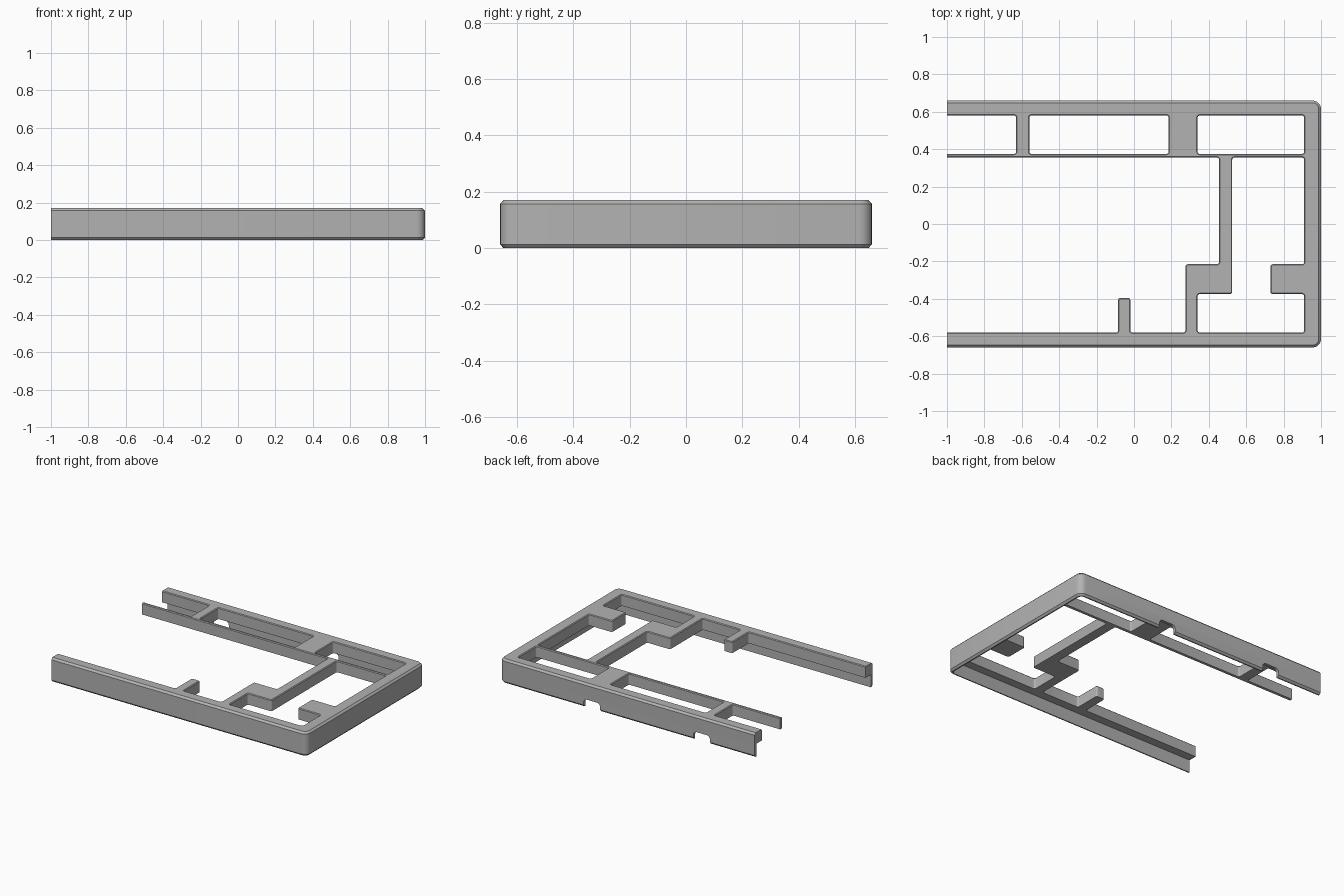
import bpy, bmesh, math
from mathutils import Vector

if "Cube" in bpy.data.objects:
    bpy.data.objects.remove(bpy.data.objects["Cube"])

END = -1.0            # flat cut end of the frame
TOP, UNDER = 0.17, 0.09
HALF = 0.66
CORNER = 0.045

grey = bpy.data.materials.new("grey plastic")
grey.use_nodes = True
grey.diffuse_color = (0.45, 0.45, 0.45, 1)
grey.node_tree.nodes["Principled BSDF"].inputs["Base Color"].default_value = (0.45, 0.45, 0.45, 1)


def is_outer(p):
    return p.x > 0.99 or abs(p.y) > HALF - 0.01


def offset_loop(points, rim, inner, steps=5):
    """Right-angled loop moved towards its left side, with rounded corners."""
    pts = [Vector(p) for p in points]
    n = len(pts)
    result = []

    def shift(a, b):
        if a.x == END and b.x == END:
            return 0
        return rim if is_outer(a) and is_outer(b) else inner

    for i, p in enumerate(pts):
        before, after = pts[i - 1], pts[(i + 1) % n]
        d1, d2 = (p - before).normalized(), (after - p).normalized()
        s1, s2 = shift(before, p), shift(p, after)
        corner = p + Vector((-d1.y, d1.x)) * s1 + Vector((-d2.y, d2.x)) * s2
        if p.x == END:
            result.append(corner)
            continue
        turn = d1.x * d2.y - d1.y * d2.x
        radius = (CORNER if is_outer(p) else 0.012) - math.copysign(s1, turn)
        centre = corner + (d2 - d1) * radius
        for k in range(steps + 1):
            t = k / steps * math.pi / 2
            result.append(centre + (d1 * math.sin(t) - d2 * math.cos(t)) * radius)
    return result


def ring(bm, points, z):
    return [bm.verts.new((p.x, p.y, z)) for p in points]


def bridge(bm, a, b):
    n = len(a)
    for i in range(n):
        j = (i + 1) % n
        bm.faces.new((a[i], a[j], b[j], b[i]))


def finish(bm, name):
    bmesh.ops.recalc_face_normals(bm, faces=bm.faces)
    mesh = bpy.data.meshes.new(name)
    bm.to_mesh(mesh)
    bm.free()
    obj = bpy.data.objects.new(name, mesh)
    bpy.context.collection.objects.link(obj)
    mesh.materials.append(grey)
    return obj


def smooth(obj):
    bpy.ops.object.select_all(action="DESELECT")
    obj.select_set(True)
    bpy.context.view_layer.objects.active = obj
    bpy.ops.object.shade_smooth_by_angle(angle=math.radians(30))


# Top plate: outline runs counter-clockwise, openings run clockwise
outline = [(END, -HALF), (1, -HALF), (1, HALF), (END, HALF),
           (END, .58), (-.63, .58), (-.63, .375), (END, .375),
           (END, .355), (.455, .355), (.455, -.215), (.275, -.215),
           (.275, -.58), (-.02, -.58), (-.02, -.395), (-.085, -.395),
           (-.085, -.58), (END, -.58)]
long_window = [(-.56, .375), (-.56, .58), (.185, .58), (.185, .375)]
corner_window = [(.34, .375), (.34, .58), (.91, .58), (.91, .375)]
side_window = [(.525, .355), (.91, .355), (.91, -.215), (.73, -.215), (.73, -.375),
               (.91, -.375), (.91, -.58), (.34, -.58), (.34, -.375), (.525, -.375)]

bm = bmesh.new()
caps = ([], [])
for loop in (outline, long_window, corner_window, side_window):
    wall = offset_loop(loop, 0, 0)
    low = ring(bm, wall, UNDER)
    # the outer rim has a wider chamfer than the inner edges
    mid = ring(bm, wall, TOP - 0.005)
    for v in mid:
        if is_outer(v.co) or (v.co.x > .94 and abs(v.co.y) > .6):
            v.co.z = TOP - 0.013
    high = ring(bm, offset_loop(loop, 0.013, 0.005), TOP)
    bridge(bm, low, mid)
    bridge(bm, mid, high)
    caps[0].append(low)
    caps[1].append(high)
for cap, normal in zip(caps, ((0, 0, -1), (0, 0, 1))):
    edges = [bm.edges.get((r[i - 1], r[i])) for r in cap for i in range(len(r))]
    bmesh.ops.triangle_fill(bm, edges=edges, use_beauty=True, normal=normal)
smooth(finish(bm, "top_plate"))

# Thin skirt hanging below the rim, open at the cut end
bm = bmesh.new()
profile = [(0, UNDER), (0, .013), (.012, 0), (.02, 0), (.02, UNDER)]
rows = []
for inset, z in profile:
    rows.append(ring(bm, offset_loop(outline[:4], inset, inset), z))
for i, row in enumerate(rows):
    nxt = rows[(i + 1) % len(rows)]
    for k in range(len(row) - 1):
        bm.faces.new((row[k], row[k + 1], nxt[k + 1], nxt[k]))
for k in (0, -1):
    bm.faces.new([row[k] for row in rows])
skirt = finish(bm, "skirt")

# Two rounded cable notches in the back of the skirt
for x in (.275, -.585):
    bpy.ops.mesh.primitive_cube_add(size=1, location=(x, HALF, 0))
    cutter = bpy.context.object
    cutter.name = "notch_cutter"
    cutter.scale = (.13, .2, .115)
    cutter.hide_render = True
    bpy.ops.object.transform_apply(location=False, rotation=False, scale=True)
    bevel = cutter.modifiers.new("round", "BEVEL")
    bevel.width, bevel.segments = .025, 4
    cut = skirt.modifiers.new("notch", "BOOLEAN")
    cut.operation, cut.solver, cut.object = "DIFFERENCE", "EXACT", cutter
    bpy.ops.object.select_all(action="DESELECT")
    skirt.select_set(True)
    bpy.context.view_layer.objects.active = skirt
    bpy.ops.object.modifier_apply(modifier=cut.name)
    bpy.data.objects.remove(cutter)
smooth(skirt)
